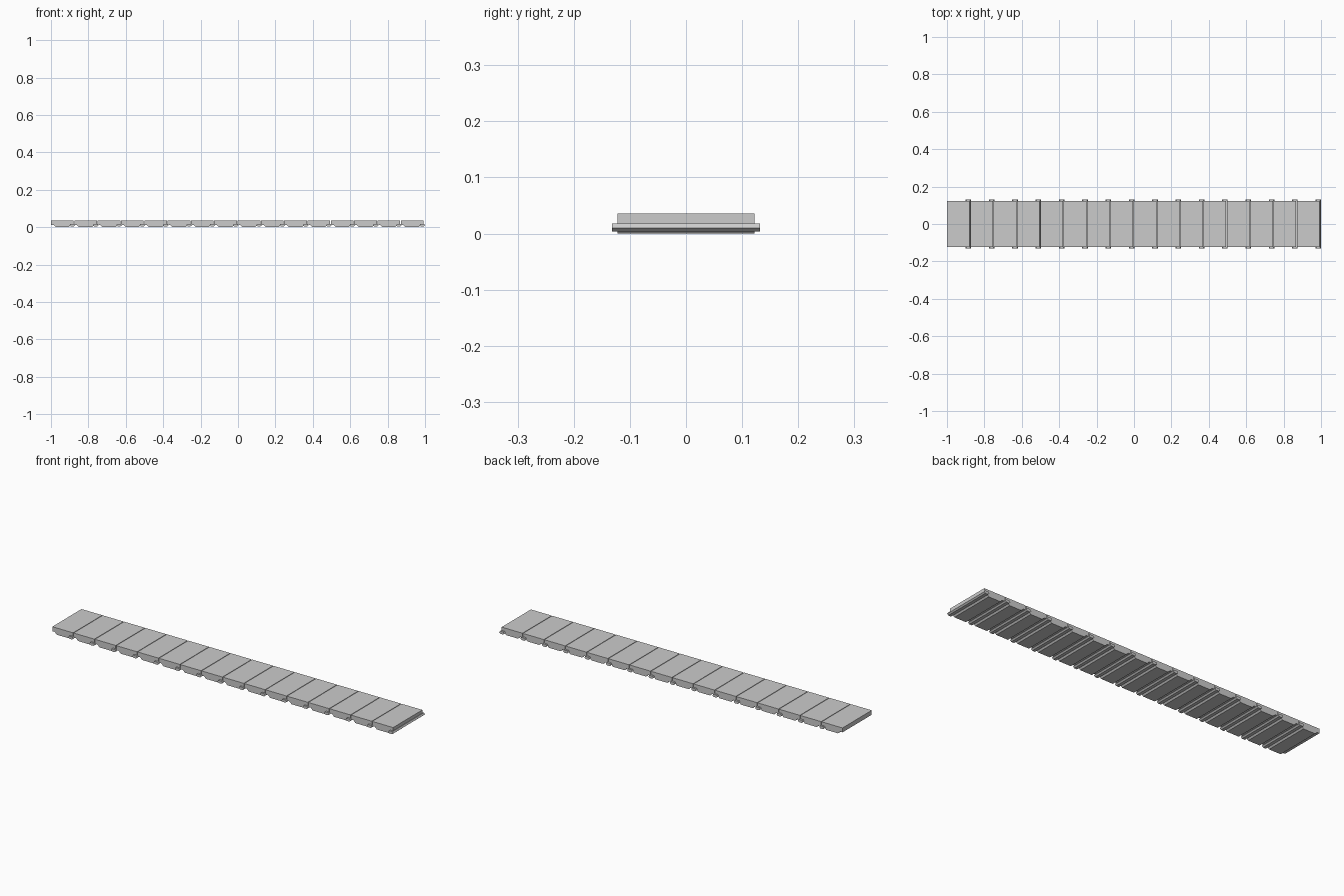
import bpy

if "Cube" in bpy.data.objects:
    bpy.data.objects.remove(bpy.data.objects["Cube"])

PITCH = 0.1247
LINKS = 16


def extrude_profile(name, profile, x, half_width):
    """Solid made by extruding an x/z outline along y."""
    n = len(profile)
    verts = [(x + px, y, pz) for y in (-half_width, half_width) for px, pz in profile]
    faces = [tuple(range(n)), tuple(reversed(range(n, 2 * n)))]
    faces += [(i, i + n, (i + 1) % n + n, (i + 1) % n) for i in range(n)]
    mesh = bpy.data.meshes.new(name)
    mesh.from_pydata(verts, [], faces)
    obj = bpy.data.objects.new(name, mesh)
    bpy.context.collection.objects.link(obj)
    return obj


# slat with a tapered rib underneath, outline in x/z
slat = [(0.0, 0.012), (0.014, 0.012), (0.026, 0.0), (0.095, 0.0),
        (0.107, 0.012), (0.1215, 0.012), (0.1215, 0.0355), (0.0, 0.0355)]

# flattened six-sided hinge pin, outline in x/z
pin = [(-0.015, 0.010), (-0.008, 0.004), (0.008, 0.004),
       (0.015, 0.010), (0.010, 0.018), (-0.010, 0.018)]

for i in range(LINKS):
    x = -1 + i * PITCH
    extrude_profile("track_slat", slat, x, 0.122)
    extrude_profile("hinge_pin", pin, x + 0.1145, 0.132)
